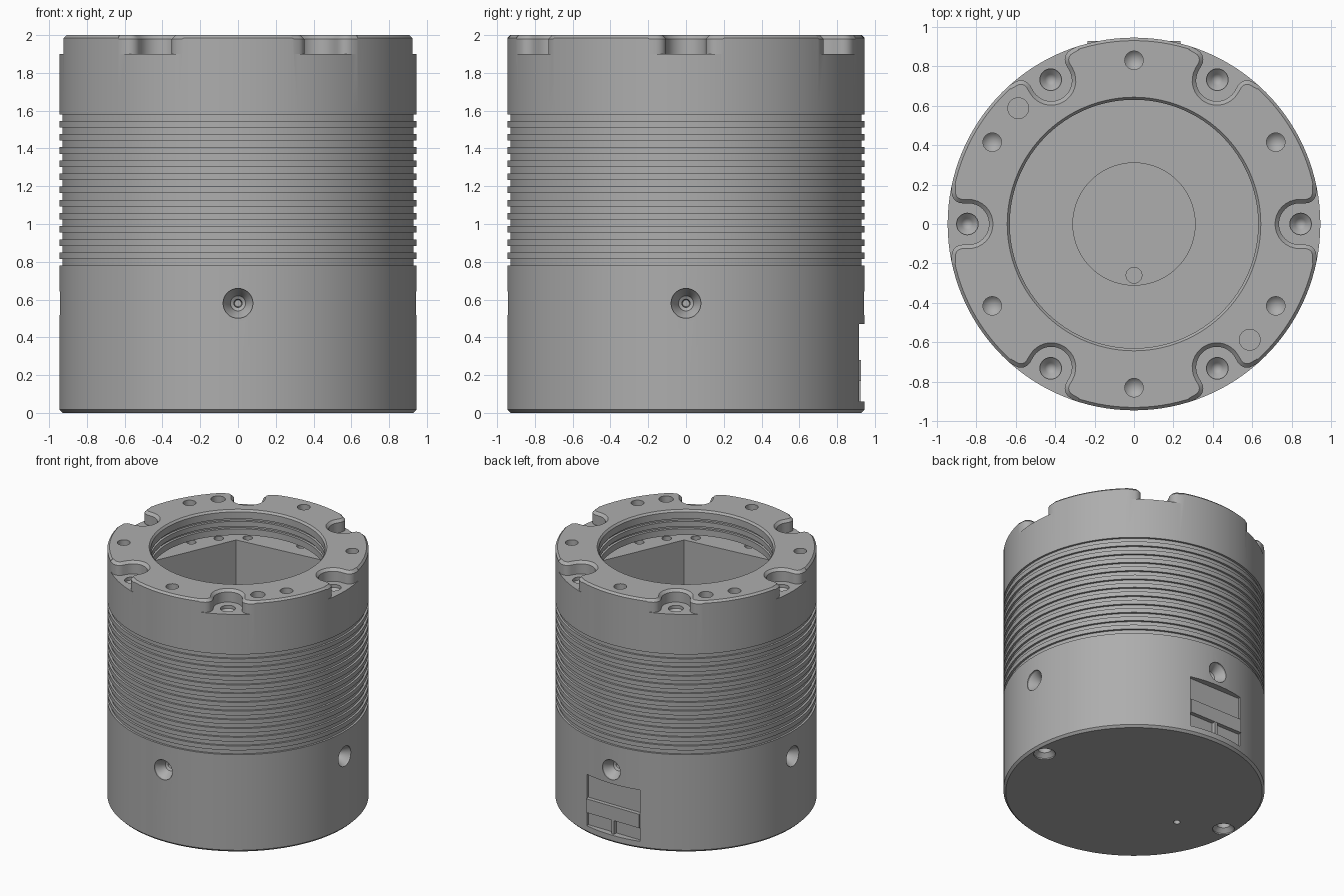
import bpy, bmesh, math
from mathutils import Matrix

if "Cube" in bpy.data.objects:
    bpy.data.objects.remove(bpy.data.objects["Cube"])

SEG = 128
grey = bpy.data.materials.new("machined_grey")
grey.diffuse_color = (0.42, 0.42, 0.42, 1)
grey.use_nodes = True
grey.node_tree.nodes["Principled BSDF"].inputs["Base Color"].default_value = grey.diffuse_color


def lathe(bm, profile, mat=Matrix(), segs=32):
    """Revolve (r, z) points that start and end on the axis into a closed solid."""
    rings = []
    for r, z in profile:
        if r == 0:
            rings.append([bm.verts.new(mat @ Matrix.Translation((0, 0, z)).translation)])
        else:
            rings.append([bm.verts.new((mat @ Matrix.Translation((
                r * math.cos(2 * math.pi * i / segs), r * math.sin(2 * math.pi * i / segs), z))).translation)
                for i in range(segs)])
    for a, b in zip(rings, rings[1:]):
        for i in range(segs):
            j = (i + 1) % segs
            if len(a) == 1:
                bm.faces.new((a[0], b[j], b[i]))
            elif len(b) == 1:
                bm.faces.new((a[i], a[j], b[0]))
            else:
                bm.faces.new((a[i], a[j], b[j], b[i]))


def loft(bm, sections, mat=Matrix()):
    """Skin a stack of equal-length 3D loops and cap both ends."""
    loops = [[bm.verts.new((mat @ Matrix.Translation(p)).translation) for p in s] for s in sections]
    n = len(loops[0])
    for a, b in zip(loops, loops[1:]):
        for i in range(n):
            bm.faces.new((a[i], a[(i + 1) % n], b[(i + 1) % n], b[i]))
    bm.faces.new(loops[0][::-1])
    bm.faces.new(loops[-1])


def box(bm, x0, x1, y0, y1, z0, z1):
    loft(bm, [[(x0, y0, z), (x1, y0, z), (x1, y1, z), (x0, y1, z)] for z in (z0, z1)])


def finish(bm, name):
    bmesh.ops.recalc_face_normals(bm, faces=bm.faces)
    me = bpy.data.meshes.new(name)
    bm.to_mesh(me)
    bm.free()
    me.materials.append(grey)
    ob = bpy.data.objects.new(name, me)
    bpy.context.collection.objects.link(ob)
    return ob


def cut(ob, bm, name):
    """Subtract a cutter mesh and discard it."""
    tool = finish(bm, name)
    mod = ob.modifiers.new(name, 'BOOLEAN')
    mod.operation, mod.solver, mod.object = 'DIFFERENCE', 'EXACT', tool
    bpy.context.view_layer.objects.active = ob
    bpy.ops.object.modifier_apply(modifier=name)
    bpy.data.objects.remove(tool)


def polar(angle, r, z=0):
    return Matrix.Rotation(math.radians(angle), 4, 'Z') @ Matrix.Translation((r, 0, z))


# Housing: ribbed outside, lipped bore with two inner grooves and an undercut
R = 0.945
outline = [(0, 0), (R - 0.017, 0), (R, 0.017)]
pitch = 0.0696
for k in range(12):
    z0 = 0.78 + k * pitch
    z1 = z0 + pitch / 2
    outline += [(R, z0), (R - 0.016, z0), (R - 0.016, z1), (R, z1)]
outline += [(R, 1.985), (R - 0.015, 2.0), (0.643, 2.0), (0.63, 1.985)]
for z in (1.93, 1.87):
    outline += [(0.63, z), (0.65, z), (0.65, z - 0.02), (0.63, z - 0.02)]
outline += [(0.63, 1.8), (0.86, 1.8), (0.86, 1.7), (0, 1.7)]
bm = bmesh.new()
lathe(bm, outline, segs=SEG)
housing = finish(bm, "housing")


# Six screw pockets in the rim, with flared mouths and a chamfered upper edge
def pocket_loop(o, z):
    r, f, c = 0.105 + o, 0.055 - o, 0.84
    half = [(c + r * math.cos(a), r * math.sin(a))
            for a in [math.pi - math.pi / 2 * i / 8 for i in range(9)]]
    half += [(0.87 + f * math.sin(a), 0.16 - f * math.cos(a))
             for a in [math.pi / 2 * i / 6 for i in range(7)]]
    half += [(1.05, 0.16)]
    half[-2:] = [(0.87 + f, 0.16), (0.87 + f, 0.2), (1.05, 0.2)]
    pts = half + [(x, -y) for x, y in half[:0:-1]]
    return [(x, y, z) for x, y in pts]


bm = bmesh.new()
for k in range(6):
    loft(bm, [pocket_loop(0, 1.9), pocket_loop(0, 1.98), pocket_loop(0.02, 2.0), pocket_loop(0.02, 2.05)],
         polar(60 * k, 0))
# Six-sided inner chamber
hexagon = [(0.76 * math.cos(math.radians(126 + 60 * k)), 0.76 * math.sin(math.radians(126 + 60 * k)))
           for k in range(6)]
loft(bm, [[(x, y, z) for x, y in hexagon] for z in (0.15, 1.72)])
# Label recess at the back
box(bm, -0.235, 0.235, 0.895, 1.1, 0.06, 0.47)
cut(housing, bm, "pocket_cutter")

# Drilled holes
bm = bmesh.new()
for k in range(6):
    # pocket screw holes, blind rim holes, and ledge holes
    lathe(bm, [(0, 1.82), (0.028, 1.85), (0.055, 1.875), (0.055, 1.93), (0, 1.93)], polar(60 * k, 0.845), 24)
    lathe(bm, [(0, 1.88), (0.047, 1.93), (0.047, 2.03), (0, 2.03)], polar(60 * k + 30, 0.83), 24)
    for a in (0, 15, 30):
        lathe(bm, [(0, 1.64), (0.035, 1.64), (0.035, 1.73), (0, 1.73)], polar(60 * k + a, 0.8), 16)
for a in (135, -45):
    lathe(bm, [(0, 1.86), (0.053, 1.86), (0.053, 2.03), (0, 2.03)], polar(a, 0.83), 24)
for k in range(4):
    # countersunk side holes
    side = Matrix.Rotation(math.pi / 2 * k, 4, 'Z') @ Matrix.Translation((0, 0, 0.58)) \
        @ Matrix.Rotation(math.pi / 2, 4, 'Y')
    lathe(bm, [(0, 0.8), (0.018, 0.8), (0.022, 0.85), (0.04, 0.86), (0.045, 0.88), (0.079, 0.93),
               (0.079, 1.0), (0, 1.0)], side, 32)
for a in (0, 180):
    # holes in the underside
    lathe(bm, [(0, -0.03), (0.08, -0.03), (0.08, 0.01), (0.05, 0.04), (0.05, 0.12), (0, 0.12)], polar(a, 0.845), 24)
lathe(bm, [(0, -0.03), (0.025, -0.03), (0.025, 0.05), (0, 0.08)], polar(195, 0.54), 16)
# Shallow round seat in the chamber floor
lathe(bm, [(0, 0.12), (0.31, 0.12), (0.31, 0.2), (0, 0.2)], segs=64)
cut(housing, bm, "hole_cutter")
bm = bmesh.new()
lathe(bm, [(0, 0.07), (0.04, 0.07), (0.04, 0.16), (0, 0.16)], Matrix.Translation((0, -0.26, 0)), 24)
cut(housing, bm, "floor_hole_cutter")

# Connector bar and divider inside the label recess
bm = bmesh.new()
box(bm, -0.235, 0.235, 0.88, 0.927, 0.17, 0.28)
bar = finish(bm, "connector_bar")
bm = bmesh.new()
box(bm, -0.012, 0.012, 0.88, 0.925, 0.05, 0.17)
divider = finish(bm, "connector_divider")

# Smooth the round walls and keep machined edges crisp
bpy.ops.object.select_all(action='DESELECT')
housing.select_set(True)
bpy.context.view_layer.objects.active = housing
bpy.ops.object.shade_smooth_by_angle(angle=math.radians(25))
